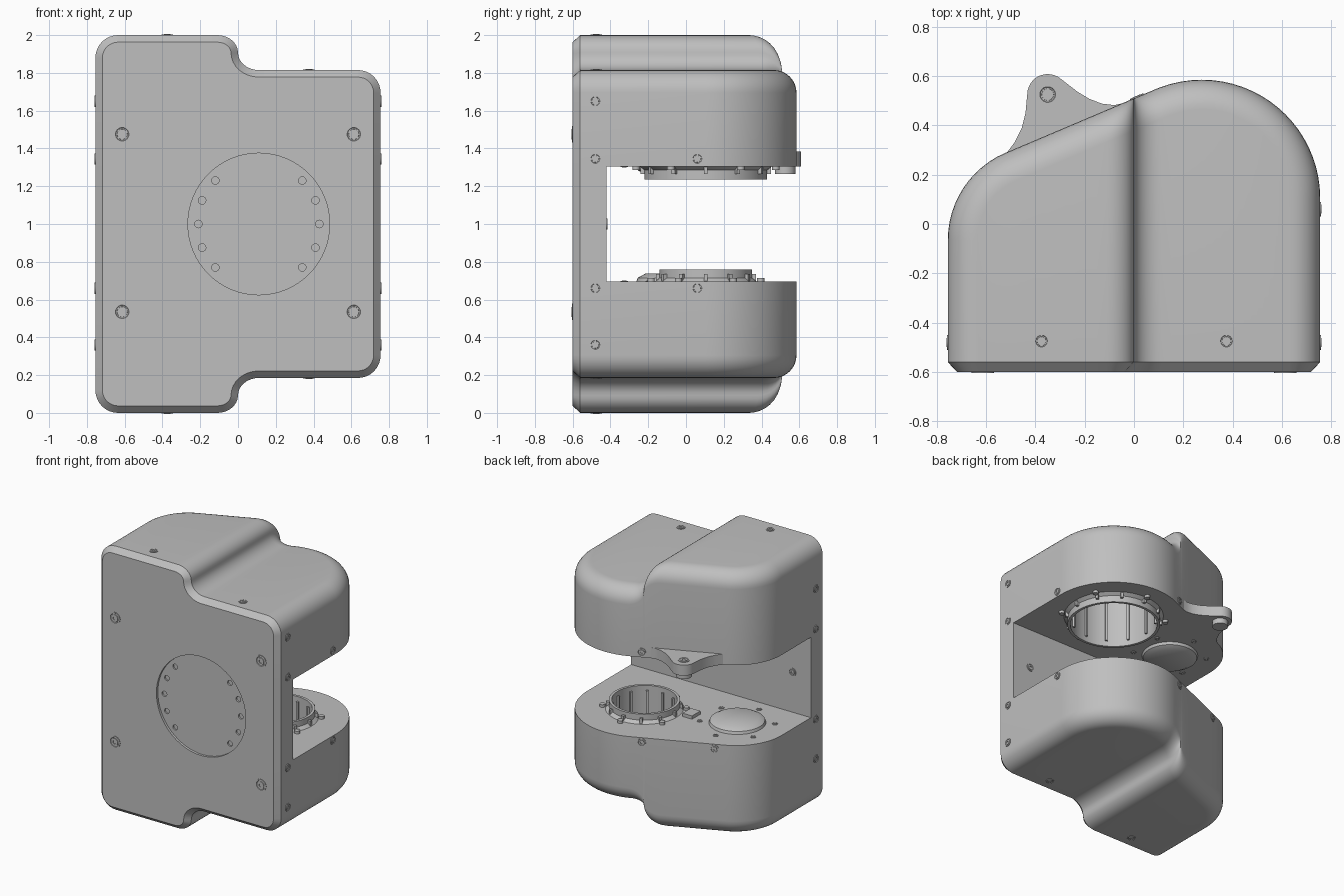
import bpy, bmesh, math
from math import sin, cos, pi, sqrt, radians
from mathutils import Vector, Matrix

if "Cube" in bpy.data.objects:
    bpy.data.objects.remove(bpy.data.objects["Cube"])

grey = bpy.data.materials.new("housing_grey")
grey.use_nodes = True
grey.diffuse_color = (0.52, 0.52, 0.52, 1)
grey.node_tree.nodes["Principled BSDF"].inputs["Base Color"].default_value = (0.52, 0.52, 0.52, 1)

HALF, FRONT, GAP, ROUND = 0.755, -0.56, 1.305, 0.12
TILT = radians(23)
LX, LY, LR = -0.37, -0.065, 0.385      # small rear corner
RX, RY, RR = 0.275, 0.105, 0.48        # large rear lobe
DX, DY = -0.385, -0.066                # boss centre


def finish(name, bm):
    bmesh.ops.remove_doubles(bm, verts=bm.verts, dist=1e-5)
    bmesh.ops.recalc_face_normals(bm, faces=bm.faces)
    mesh = bpy.data.meshes.new(name)
    bm.to_mesh(mesh)
    bm.free()
    obj = bpy.data.objects.new(name, mesh)
    bpy.context.collection.objects.link(obj)
    mesh.materials.append(grey)
    return obj


def prism(name, pts, a, b, upright=False):
    """Extrude a 2D outline; upright outlines lie in xz and run along y."""
    bm = bmesh.new()
    rows = [[bm.verts.new((u, w, v) if upright else (u, v, w)) for u, v in pts] for w in (a, b)]
    n = len(pts)
    for row in rows:
        bm.faces.new(row)
    for i in range(n):
        bm.faces.new((rows[0][i], rows[0][(i + 1) % n], rows[1][(i + 1) % n], rows[1][i]))
    return finish(name, bm)


def lathe(name, profile, at, axis=(0, 0, 1), seg=48, closed=False):
    """Turn a (radius, height) profile about an axis."""
    bm = bmesh.new()
    m = Matrix.Translation(at) @ Vector(axis).to_track_quat('Z', 'Y').to_matrix().to_4x4()
    rows = [[bm.verts.new(m @ Vector((r * cos(2 * pi * i / seg), r * sin(2 * pi * i / seg), h)))
             for i in range(seg)] for r, h in profile]
    for j in range(len(rows) if closed else len(rows) - 1):
        p, q = rows[j], rows[(j + 1) % len(rows)]
        for i in range(seg):
            k = (i + 1) % seg
            bm.faces.new((p[i], p[k], q[k], q[i]))
    return finish(name, bm)


def drum(name, r, at, h, axis=(0, 0, 1), seg=48):
    return lathe(name, [(0, 0), (r, 0), (r, h), (0, h)], at, axis, seg)


def cut(obj, cutter):
    mod = obj.modifiers.new("cut", 'BOOLEAN')
    mod.object, mod.operation, mod.solver = cutter, 'DIFFERENCE', 'EXACT'
    bpy.context.view_layer.objects.active = obj
    bpy.ops.object.modifier_apply(modifier=mod.name)
    bpy.data.objects.remove(cutter)


def screw(at, axis, r=0.03):
    lathe("screw", [(r, -0.01), (r, 0.004), (.8 * r, 0.004), (.75 * r, 0.001), (.62 * r, 0.001),
                    (.6 * r, 0.005), (.3 * r, 0.005), (.3 * r, 0.001), (0, 0.001)], at, axis, 18)


def top(x):
    """Stepped roof height."""
    w, mid, h = 0.11, 1.9075, 0.0925
    if x <= 0:
        return mid + h * sqrt(max(0, 1 - (max(0, x + w) / w) ** 2))
    return mid - h * sqrt(max(0, 1 - (min(0, x - w) / w) ** 2))


def back(x, d=0):
    """Rear outline of the plan, inset by d."""
    if x < LX - (LR - d) * sin(TILT):
        return LY + sqrt(max(0, (LR - d) ** 2 - (x - LX) ** 2))
    tx, ty = RX - (RR - d) * sin(TILT), RY + (RR - d) * cos(TILT)
    if x < tx:
        return ty + (x - tx) * math.tan(TILT)
    return RY + sqrt(max(0, (RR - d) ** 2 - (x - RX) ** 2))


quarter = [i / 8 * pi / 2 for i in range(9)]
base = [LX - LR * cos(i / 12 * (pi / 2 - TILT)) for i in range(13)] + [-0.4, -0.27, -0.15]
base += [-0.11 + 0.11 * sin(t) for t in quarter] + [0.11 - 0.11 * cos(t) for t in quarter[1:]]
base += [0.15] + [RX + RR * cos(radians(a)) for a in range(100, -1, -5)]


def plan(d):
    xs = [u - math.copysign(d * max(0, abs(u) - 0.15) / (HALF - 0.15), u) for u in base]
    pts = [(x, back(x, d)) for x in xs]
    return [(xs[0], FRONT)] + pts + [(xs[-1], FRONT)]


def housing(name, flip):
    """Closed block with rounded roof; returns it and its front outline."""
    bm = bmesh.new()

    def vert(x, y, z):
        return bm.verts.new((x, y, 2 - z if flip else z))
    rows = [[vert(x, y, GAP) for x, y in plan(0)]]
    for t in quarter:
        rows.append([vert(x, y, top(x) - ROUND * (1 - sin(t))) for x, y in plan(ROUND * (1 - cos(t)))])
    for p, q in zip(rows, rows[1:]):
        for i in range(len(p) - 1):
            bm.faces.new((p[i], p[i + 1], q[i + 1], q[i]))
    rim = rows[-1]
    edge = [rim[0]] + [vert(v.co.x, FRONT, top(v.co.x)) for v in rim[2:-2]] + [rim[-1]]
    for i in range(len(edge) - 1):
        bm.faces.new((edge[i], edge[i + 1], rim[i + 2], rim[i + 1]))
    bm.faces.new(rows[0])
    front = [r[0] for r in rows[:-1]] + edge + [r[-1] for r in rows[-2::-1]]
    bm.faces.new(front)
    outline = [(v.co.x, v.co.z) for v in front]
    return finish(name, bm), outline


upper, outline_up = housing("upper_housing", False)
lower, outline_low = housing("lower_housing", True)

# chamfered front plate
outline = outline_up + outline_low[::-1]
n = len(outline)
inner = []
for i in range(n):
    a, p, b = (Vector(outline[(i + k) % n]) for k in (-1, 0, 1))
    e, f = (p - a).normalized(), (b - p).normalized()
    ne, nf = Vector((e.y, -e.x)), Vector((f.y, -f.x))
    inner.append(p + (ne + nf) * 0.037 / (1 + ne.dot(nf)))
bm = bmesh.new()
rim = [bm.verts.new((x, FRONT, z)) for x, z in outline]
face = [bm.verts.new((p.x, -0.6, p.y)) for p in inner]
bm.faces.new(rim)
bm.faces.new(face)
for i in range(n):
    k = (i + 1) % n
    bm.faces.new((rim[i], rim[k], face[k], face[i]))
plate = finish("front_plate", bm)

# connecting wall
wall = prism("connecting_wall", [(-HALF, FRONT), (HALF, FRONT), (HALF, -0.42), (-HALF, -0.42)], 2 - GAP, GAP)

# round port with bolt ring and slot
PX = 0.11
cut(plate, drum("cutter", 0.375, (PX, -0.7, 1), 0.118, (0, 1, 0), 64))
for obj in (plate, wall):
    cut(obj, drum("cutter", 0.25, (PX, -0.7, 1), 0.22, (0, 1, 0), 64))
slot = [(0.115 + 0.124 * cos(a), 1 + 0.124 * sin(a)) for a in [pi * (i / 16 - 0.5) for i in range(17)]]
cut(wall, prism("cutter", slot + [(-0.2, 1.124), (-0.2, 0.876)], -0.5, -0.435, True))
holes = [(sx * x, sz * z) for x, z in ((0.23, 0.23), (0.3, 0.125)) for sx in (-1, 1) for sz in (-1, 1)]
for x, z in holes + [(-0.32, 0), (0.32, 0)]:
    cut(plate, drum("cutter", 0.02, (PX + x, -0.7, 1 + z), 0.13, (0, 1, 0), 16))

# collars, bosses and pockets on both facing sides
for body, s, z, r, h in ((upper, -1, GAP, 0.325, 0.07), (lower, 1, 2 - GAP, 0.245, 0.065)):
    axis = (0, 0, s)
    cut(body, drum("cutter", r - 0.02, (RX, RY, z + 0.1 * s), 0.46, (0, 0, -s), 64))
    lathe("collar", [(r, -0.02), (r, h), (r - 0.02, h), (r - 0.02, -0.02)], (RX, RY, z), axis, 64, True)
    lathe("collar_foot", [(r + 0.025, 0), (r, 0.02), (r, 0)], (RX, RY, z), axis, 64, True)
    lathe("round_boss", [(0.2, -0.01), (0.19, 0.02), (0.15, 0.042), (0, 0.042)], (DX, DY, z), axis)
    for i in range(12):
        a = 2 * pi * i / 12
        c, q = cos(a), sin(a)

        def radial(r0, r1, w):
            return [(RX + u * c - v * q, RY + u * q + v * c)
                    for u, v in ((r0, -w), (r1, -w), (r1, w), (r0, w))]
        prism("inner_rib", radial(r - 0.035, r - 0.015, 0.008), z - 0.35 * s, z + 0.03 * s)
        prism("collar_rib", radial(r - 0.005, r + 0.02, 0.01), z - 0.005 * s, z + 0.04 * s)
        if i % 2:
            drum("collar_bolt", 0.02, (RX + (r + 0.045) * c, RY + (r + 0.045) * q, z), 0.02 * s, seg=14)
            screw((DX + 0.26 * c, DY + 0.26 * q, z), axis, 0.02)
prism("cable_clip", [(-0.1, -0.03), (-0.02, -0.03), (-0.02, 0.07), (-0.1, 0.07)], 0.69, 0.72)

# rear lug
LUGX, LUGY = -0.35, 0.525
tip = [(LUGX + 0.083 * cos(radians(a)), LUGY + 0.083 * sin(radians(a))) for a in range(180, 49, -10)]
prism("rear_lug", [(-0.53, 0.27), (-0.485, 0.33), (-0.455, 0.39), (-0.44, 0.45)] + tip
      + [(-0.23, 0.537), (-0.18, 0.507), (-0.13, 0.488), (-0.08, 0.482), (0, 0.5), (0, 0.42), (-0.45, 0.2)],
      GAP, 1.385)
drum("lug_foot", 0.055, (LUGX, LUGY, 1.265), 0.05, seg=32)
screw((LUGX, LUGY, 1.385), (0, 0, 1), 0.04)

# cover screws
for s in (-1, 1):
    for z in (1.475, 0.535):
        screw((0.613 * s, -0.6, z), (0, -1, 0), 0.045)
    for z in (1.65, 1.345, 0.66, 0.36):
        screw((HALF * s, -0.48, z), (s, 0, 0))
    for up in (1, -1):
        screw((0.375 * s, -0.475, 1 + up * (top(0.375 * s) - 1)), (0, 0, up))
    screw((0.6 * s, -0.42, 1), (0, 1, 0))
for x, z in ((0.012, 0.66), (-0.459, 0.66), (0.012, 1.345)):
    screw((x, back(x), z), (-sin(TILT), cos(TILT), 0))
for z in (0.66, 1.345):
    screw((HALF, 0.06, z), (1, 0, 0))

# smooth the curves, keep the edges
for obj in bpy.context.collection.objects:
    obj.select_set(obj.type == 'MESH' and grey.name in obj.data.materials)
bpy.context.view_layer.objects.active = upper
bpy.ops.object.shade_smooth_by_angle(angle=radians(32))
